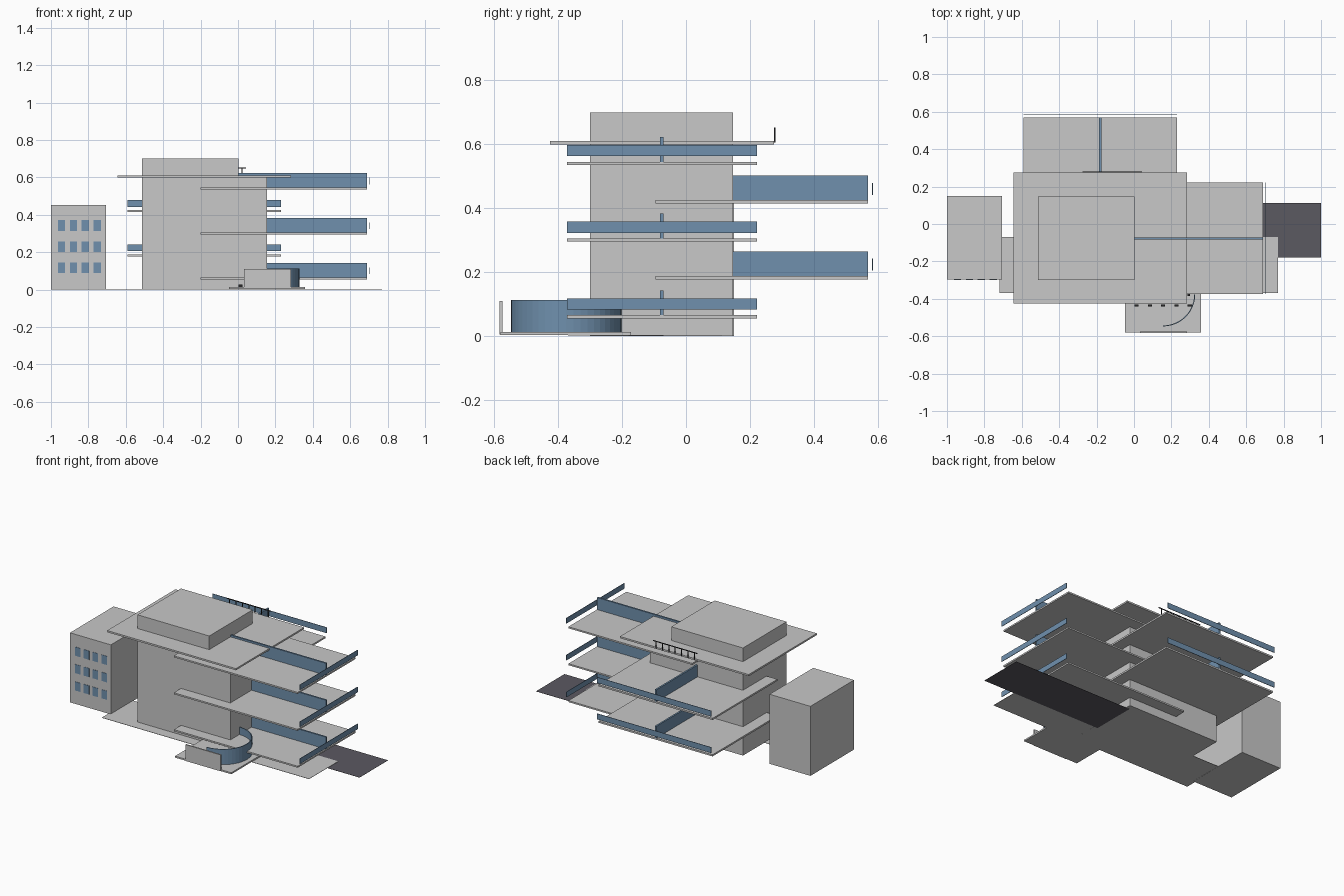
import bpy
import bmesh
from math import pi, sin, cos
from mathutils import Matrix, Vector

if "Cube" in bpy.data.objects:
    bpy.data.objects.remove(bpy.data.objects["Cube"])


def material(name, r, g, b):
    m = bpy.data.materials.new(name)
    m.use_nodes = True
    m.diffuse_color = (r, g, b, 1)
    m.node_tree.nodes["Principled BSDF"].inputs["Base Color"].default_value = (r, g, b, 1)
    return m


concrete = material("light grey concrete", 0.58, 0.58, 0.58)
glass = material("slate blue glass", 0.16, 0.28, 0.42)
asphalt = material("dark grey asphalt", 0.105, 0.10, 0.12)
metal = material("black metal", 0.02, 0.02, 0.022)


def finish(name, bm, mat):
    mesh = bpy.data.meshes.new(name)
    bm.to_mesh(mesh)
    bm.free()
    mesh.materials.append(mat)
    ob = bpy.data.objects.new(name, mesh)
    bpy.context.collection.objects.link(ob)
    return ob


def add_box(bm, x, y, z):
    """Add a box given its (min, max) range on each axis."""
    mid = Vector([sum(r) / 2 for r in (x, y, z)])
    size = Vector([r[1] - r[0] for r in (x, y, z)])
    bmesh.ops.create_cube(bm, size=1, matrix=Matrix.Translation(mid) @ Matrix.Diagonal(size.to_4d()))


def box(name, x, y, z, mat=concrete):
    bm = bmesh.new()
    add_box(bm, x, y, z)
    return finish(name, bm, mat)


# Ground and driveway
box("driveway", (0.13, 1.0), (-0.18, 0.113), (0, 0.001), asphalt)
box("ground_plate", (-0.72, 0.77), (-0.37, -0.07), (0.001, 0.003))

# Main tower, roof and penthouse
box("tower_core", (-0.513, 0.155), (-0.30, 0.147), (0.0005, 0.605))
box("roof_slab", (-0.643, 0.283), (-0.426, 0.275), (0.60, 0.611))
box("penthouse", (-0.513, 0.003), (-0.30, 0.147), (0.605, 0.70))

# Side terraces: slab, glass dividing wall and floating glass rail
for i in range(3):
    z = 0.055 + 0.24 * i
    box(f"side_terrace_{i + 1}", (-0.2, 0.69), (-0.373, 0.222), (z, z + 0.01))
    box(f"side_divider_{i + 1}", (0.003, 0.69), (-0.082, -0.071), (z + 0.01, z + 0.088), glass)
    box(f"side_glass_rail_{i + 1}", (0.703, 0.706), (-0.373, 0.222), (z + 0.028, z + 0.063), glass)

# Rear terraces, turned a quarter turn
for i in range(2):
    z = 0.177 + 0.237 * i
    box(f"rear_terrace_{i + 1}", (-0.59, 0.23), (-0.095, 0.57), (z, z + 0.011))
    box(f"rear_divider_{i + 1}", (-0.186, -0.175), (0.147, 0.57), (z + 0.011, z + 0.088), glass)
    box(f"rear_glass_rail_{i + 1}", (-0.59, 0.23), (0.582, 0.585), (z + 0.028, z + 0.065), glass)

# Roof railing
bm = bmesh.new()
add_box(bm, (-0.275, 0.042), (0.276, 0.280), (0.648, 0.653))
for i in range(7):
    x = -0.255 + i * 0.046
    add_box(bm, (x - 0.002, x + 0.002), (0.276, 0.280), (0.605, 0.65))
finish("roof_railing", bm, metal)

# Annex with a grid of windows
box("annex", (-1.0, -0.706), (-0.298, 0.15), (0, 0.452))
bm = bmesh.new()
for col in range(4):
    for row in range(3):
        x, z = -0.963 + 0.0635 * col, 0.088 + 0.113 * row
        add_box(bm, (x, x + 0.039), (-0.3, -0.297), (z, z + 0.057))
finish("annex_windows", bm, glass)

# Entrance: base, front wall, curved glass wall and floor blocks
box("entrance_base", (-0.047, 0.358), (-0.58, -0.172), (0.003, 0.013))
box("entrance_front_wall", (0.032, 0.283), (-0.584, -0.575), (0.004, 0.11))

bm = bmesh.new()
steps = 24
path = []
for i in range(steps + 1):
    a = -pi / 2 + pi * i / steps
    path.append(bm.verts.new((0.155 + 0.17 * cos(a), -0.375 + 0.17 * sin(a), 0.013)))
edges = [bm.edges.new(pair) for pair in zip(path, path[1:])]
rim = bmesh.ops.extrude_edge_only(bm, edges=edges)["geom"]
bmesh.ops.translate(bm, verts=[v for v in rim if isinstance(v, bmesh.types.BMVert)], vec=(0, 0, 0.1))
bmesh.ops.recalc_face_normals(bm, faces=bm.faces)
curved = finish("curved_glass_wall", bm, glass)
solid = curved.modifiers.new("thickness", "SOLIDIFY")
solid.thickness = 0.005
solid.offset = 0

bm = bmesh.new()
for i in range(5):
    x = 0.003 + 0.071 * i
    add_box(bm, (x, x + 0.022), (-0.442, -0.43), (0.013, 0.026))
for y in (-0.386, -0.33):
    add_box(bm, (0.287, 0.3), (y, y + 0.02), (0.013, 0.026))
finish("floor_blocks", bm, metal)
